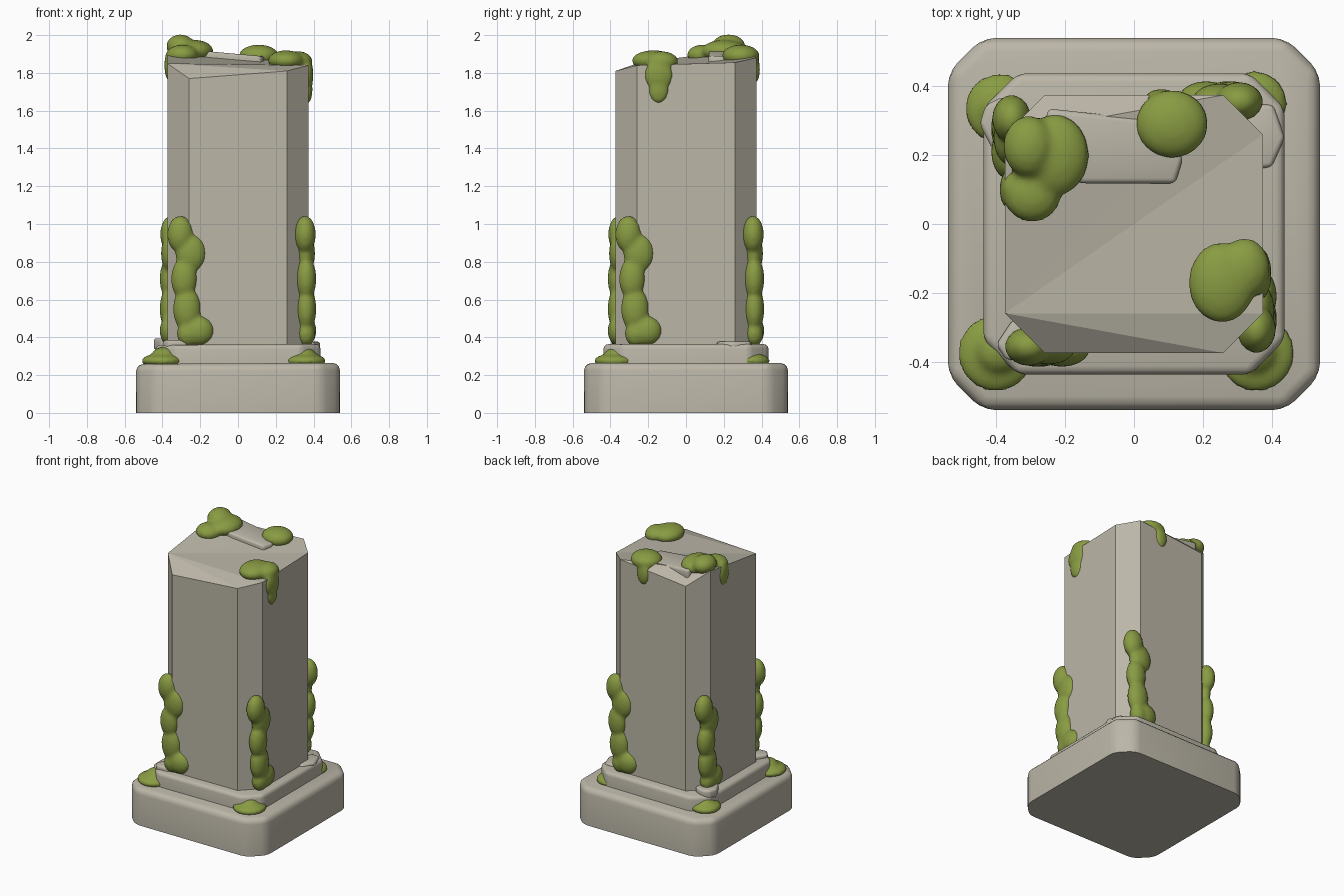
import bpy, bmesh, math
from mathutils import Matrix, Vector

if "Cube" in bpy.data.objects:
    bpy.data.objects.remove(bpy.data.objects["Cube"])


def material(name, rgb):
    m = bpy.data.materials.new(name)
    m.diffuse_color = (*rgb, 1)
    m.use_nodes = True
    m.node_tree.nodes["Principled BSDF"].inputs["Base Color"].default_value = m.diffuse_color
    return m


STONE = material("weathered stone", (0.50, 0.47, 0.39))
MOSS = material("green moss", (0.25, 0.33, 0.055))


def finish(bm, name, mat, smooth=None):
    bmesh.ops.recalc_face_normals(bm, faces=bm.faces)
    me = bpy.data.meshes.new(name)
    bm.to_mesh(me)
    bm.free()
    me.materials.append(mat)
    ob = bpy.data.objects.new(name, me)
    bpy.context.collection.objects.link(ob)
    if smooth:
        bpy.ops.object.select_all(action='DESELECT')
        bpy.context.view_layer.objects.active = ob
        ob.select_set(True)
        bpy.ops.object.shade_smooth_by_angle(angle=math.radians(smooth))
    return ob


def octagon(h, c):
    """Square outline with cut corners, counter-clockwise from front left."""
    k = h - c
    return [(-h, -k), (-k, -h), (k, -h), (h, -k), (h, k), (k, h), (-k, h), (-h, k)]


def prism(name, outline, z0, top, bevel=0.0, bevel_bottom=False):
    """Extruded outline with rounded edges; top(x, y) gives the upper height."""
    bm = bmesh.new()
    lo = [bm.verts.new((x, y, z0(x, y))) for x, y in outline]
    hi = [bm.verts.new((x, y, top(x, y))) for x, y in outline]
    n = len(outline)
    base = bm.faces.new(lo[::-1])
    bm.faces.new(hi)
    for i in range(n):
        bm.faces.new((lo[i], lo[(i + 1) % n], hi[(i + 1) % n], hi[i]))
    skip = set() if bevel_bottom else set(base.edges)
    edges = [e for e in bm.edges if e not in skip]
    bmesh.ops.bevel(bm, geom=edges, offset=bevel, segments=3, profile=0.5,
                    affect='EDGES', clamp_overlap=True)
    return finish(bm, name, STONE, 40)


# Plinth and step
prism("plinth", octagon(0.54, 0.1), lambda x, y: 0, lambda x, y: 0.262 + 0.006 * x, 0.04)
prism("step", octagon(0.437, 0.1), lambda x, y: 0.24, lambda x, y: 0.362 + 0.006 * x, 0.025)

# Shaft with an uneven broken top
bm = bmesh.new()
heights = [1.85, 1.77, 1.81, 1.84, 1.855, 1.88, 1.825, 1.92]
ring = octagon(0.374, 0.115)
lo = [bm.verts.new((x, y, 0.33)) for x, y in ring]
hi = [bm.verts.new((x, y, z)) for (x, y), z in zip(ring, heights)]
bm.faces.new(lo[::-1])
for i in range(8):
    j = (i + 1) % 8
    bm.faces.new((lo[i], lo[j], hi[j], hi[i]))
for tri in [(5, 6, 7), (7, 0, 5), (0, 4, 5), (0, 3, 4), (0, 2, 3), (0, 1, 2)]:
    bm.faces.new([hi[i] for i in tri])
finish(bm, "shaft", STONE)

# Loose slab lying on the broken top
slab = [(-0.28, 0.15), (-0.15, 0.118), (0.12, 0.118), (0.142, 0.19), (0.07, 0.3), (-0.25, 0.335)]
prism("top_slab", slab, lambda x, y: 1.83 - 0.08 * x, lambda x, y: 1.9 - 0.09 * x, 0.015, True)

# Stone chips resting on the step
CHIPS = [
    ("chip_back_right", [(0.3, 0.2), (0.36, 0.16), (0.4, 0.165), (0.437, 0.25), (0.405, 0.345), (0.34, 0.35)], 0.377),
    ("chip_back_left", [(-0.41, 0.215), (-0.33, 0.2), (-0.31, 0.34), (-0.38, 0.37), (-0.43, 0.345), (-0.448, 0.29)], 0.395),
    ("chip_front_left", [(-0.4, -0.35), (-0.37, -0.395), (-0.27, -0.39), (-0.27, -0.3), (-0.35, -0.275)], 0.385),
]
for name, outline, z in CHIPS:
    prism(name, outline, lambda x, y: 0.335, lambda x, y, z=z: z, 0.014, True)


def moss(name, blobs, turn=0):
    """Merge ellipsoids (centre, radii) into one soft clump."""
    bm = bmesh.new()
    for centre, radii in blobs:
        m = (Matrix.Rotation(turn, 4, 'Z') @ Matrix.Translation(Vector(centre))
             @ Matrix.Diagonal((*radii, 1)))
        bmesh.ops.create_icosphere(bm, subdivisions=3, radius=1, matrix=m)
    ob = finish(bm, name, MOSS)
    rm = ob.modifiers.new("merge", 'REMESH')
    rm.mode = 'VOXEL'
    rm.voxel_size = 0.012
    rm.use_smooth_shade = True
    sm = ob.modifiers.new("soften", 'SMOOTH')
    sm.factor = 0.5
    sm.iterations = 5


# Climbing moss, one strand turned around the four corners
STRAND = [((-0.305, -0.355, 0.945), (0.07, 0.057, 0.1)),
          ((-0.25, -0.358, 0.845), (0.082, 0.05, 0.105)),
          ((-0.285, -0.36, 0.71), (0.07, 0.055, 0.115)),
          ((-0.27, -0.36, 0.55), (0.075, 0.055, 0.12)),
          ((-0.21, -0.36, 0.435), (0.084, 0.055, 0.08)),
          ((-0.265, -0.36, 0.42), (0.06, 0.05, 0.07))]
for i, corner in enumerate(["front_left", "front_right", "back_right", "back_left"]):
    moss("climbing_moss_" + corner, STRAND, i * math.pi / 2)

# Moss cushions on the plinth corners
for corner, x, y, r in [("front_left", -0.4, -0.375, 0.112), ("front_right", 0.355, -0.375, 0.112),
                        ("back_right", 0.35, 0.35, 0.095), ("back_left", -0.39, 0.335, 0.102)]:
    moss("plinth_moss_" + corner, [((x, y, 0.275), (r, r, 0.04)),
                                   ((x * 0.98, y * 0.98, 0.3), (r * 0.6, r * 0.6, 0.05))])

# Moss on the broken top with hanging drips
moss("top_moss_left", [((-0.23, 0.2, 1.915), (0.1, 0.12, 0.06)),
                       ((-0.305, 0.225, 1.942), (0.075, 0.09, 0.062)),
                       ((-0.295, 0.09, 1.895), (0.085, 0.085, 0.055)),
                       ((-0.36, 0.1, 1.84), (0.03, 0.06, 0.09))])
moss("top_moss_back", [((0.11, 0.29, 1.89), (0.106, 0.1, 0.06)),
                       ((0.08, 0.362, 1.82), (0.05, 0.03, 0.08))])
moss("top_moss_right", [((0.255, -0.17, 1.865), (0.098, 0.118, 0.055)),
                        ((0.32, -0.13, 1.86), (0.075, 0.09, 0.055)),
                        ((0.365, -0.145, 1.79), (0.034, 0.077, 0.09)),
                        ((0.365, -0.145, 1.71), (0.03, 0.055, 0.075))])
